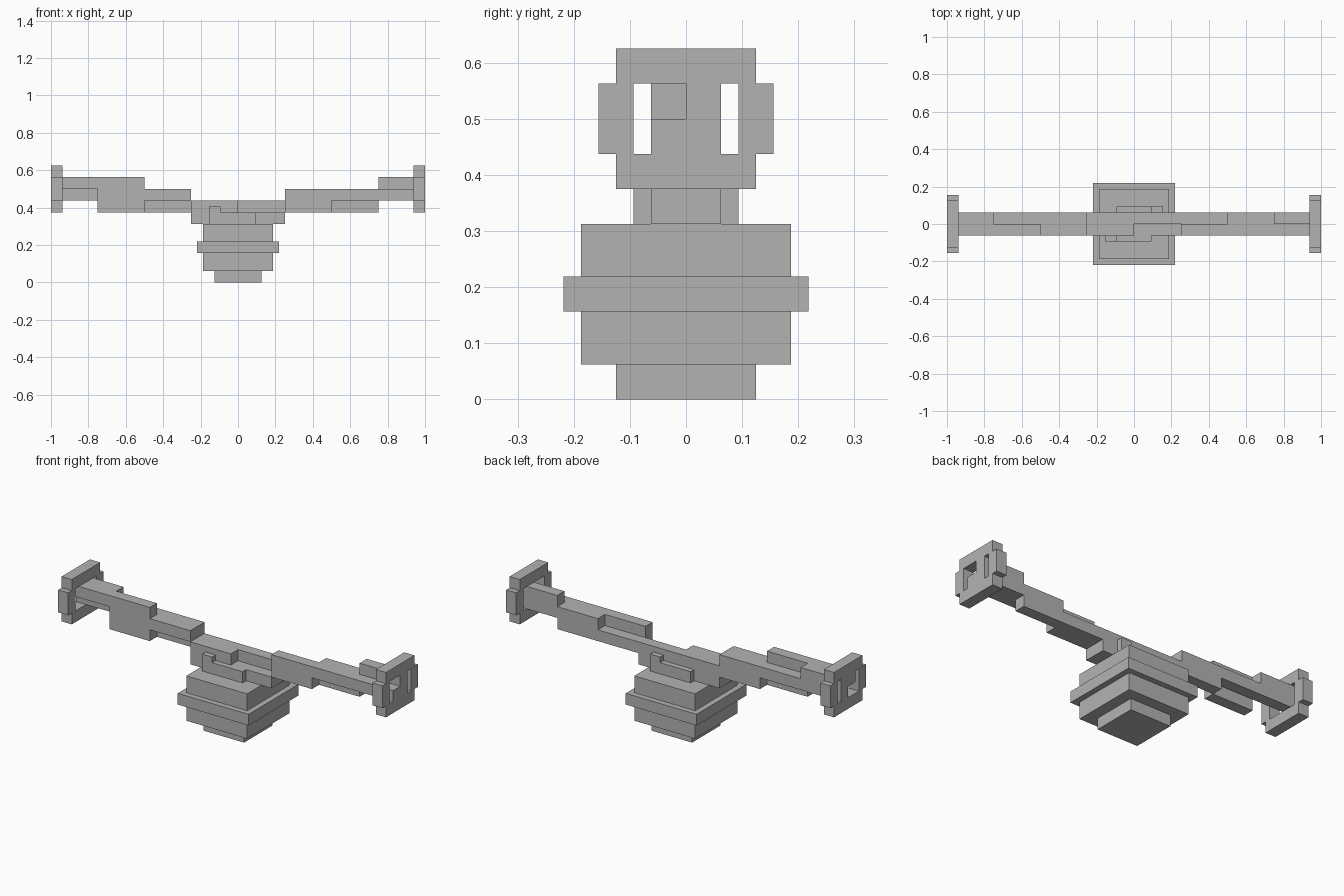
import bpy
import bmesh
from mathutils import Matrix, Vector

cube = bpy.data.objects.get("Cube")
if cube:
    bpy.data.objects.remove(cube, do_unlink=True)

U = 1 / 32  # block grid step

grey = bpy.data.materials.new("plain grey")
grey.use_nodes = True
grey.diffuse_color = (0.45, 0.45, 0.45, 1)
grey.node_tree.nodes["Principled BSDF"].inputs["Base Color"].default_value = (0.45, 0.45, 0.45, 1)


def blocks(name, spans):
    """One object from boxes given as (x range, y range, z range) in grid steps."""
    bm = bmesh.new()
    for span in spans:
        size = Vector([(b - a) * U for a, b in span])
        mid = Vector([(a + b) / 2 * U for a, b in span])
        bmesh.ops.create_cube(bm, size=1, matrix=Matrix.Translation(mid) @ Matrix.Diagonal(size).to_4x4())
    mesh = bpy.data.meshes.new(name)
    bm.to_mesh(mesh)
    bm.free()
    mesh.materials.append(grey)
    obj = bpy.data.objects.new(name, mesh)
    bpy.context.collection.objects.link(obj)
    return obj


def square(half, z0, z1):
    return ((-half, half), (-half, half), (z0, z1))


FRONT, BACK, BOTH = (-2, 0), (0, 2), (-2, 2)
LOW, MID, HIGH = (12, 14), (14, 16), (16, 18)

# Stepped weight
blocks("weight_foot", [square(4, 0, 2)])
blocks("weight_body", [square(6, 2, 10)])
blocks("weight_band", [square(7, 5, 7)])

# Middle of the beam
blocks("beam_centre", [
    ((-8, 8), BOTH, (10, 12)),
    ((-8, 8), BACK, LOW),
    ((-8, 0), FRONT, LOW),
])

# Clasp on each side of the beam, turned half round
for name, s in (("front_clasp", 1), ("back_clasp", -1)):
    blocks(name, [
        (sorted((-5 * s, 3 * s)), sorted((-3 * s, -2 * s)), (10, 12)),
        (sorted((-5 * s, -3 * s)), sorted((-3 * s, -2 * s)), (12, 13)),
    ])

# Arms of staggered bars
blocks("left_arm", [
    ((8, 16), FRONT, (12, 16)),
    ((8, 24), BACK, LOW),
    ((16, 32), FRONT, MID),
    ((16, 32), BACK, MID),
    ((24, 32), BACK, HIGH),
])
blocks("right_arm", [
    ((-24, -8), BOTH, MID),
    ((-16, -8), BACK, LOW),
    ((-24, -16), FRONT, LOW),
    ((-24, -16), FRONT, HIGH),
    ((-32, -24), BOTH, HIGH),
    ((-32, -24), BACK, MID),
])

# End plates: a frame around an opening, with side ears
for name, xs in (("left_end_plate", (30, 32)), ("right_end_plate", (-32, -30))):
    spans = [(xs, (-4, 4), (12, 14)), (xs, (-4, 4), (18, 20))]
    spans += [(xs, ys, (14, 18)) for ys in ((-5, -3), (3, 5))]
    blocks(name, spans)
